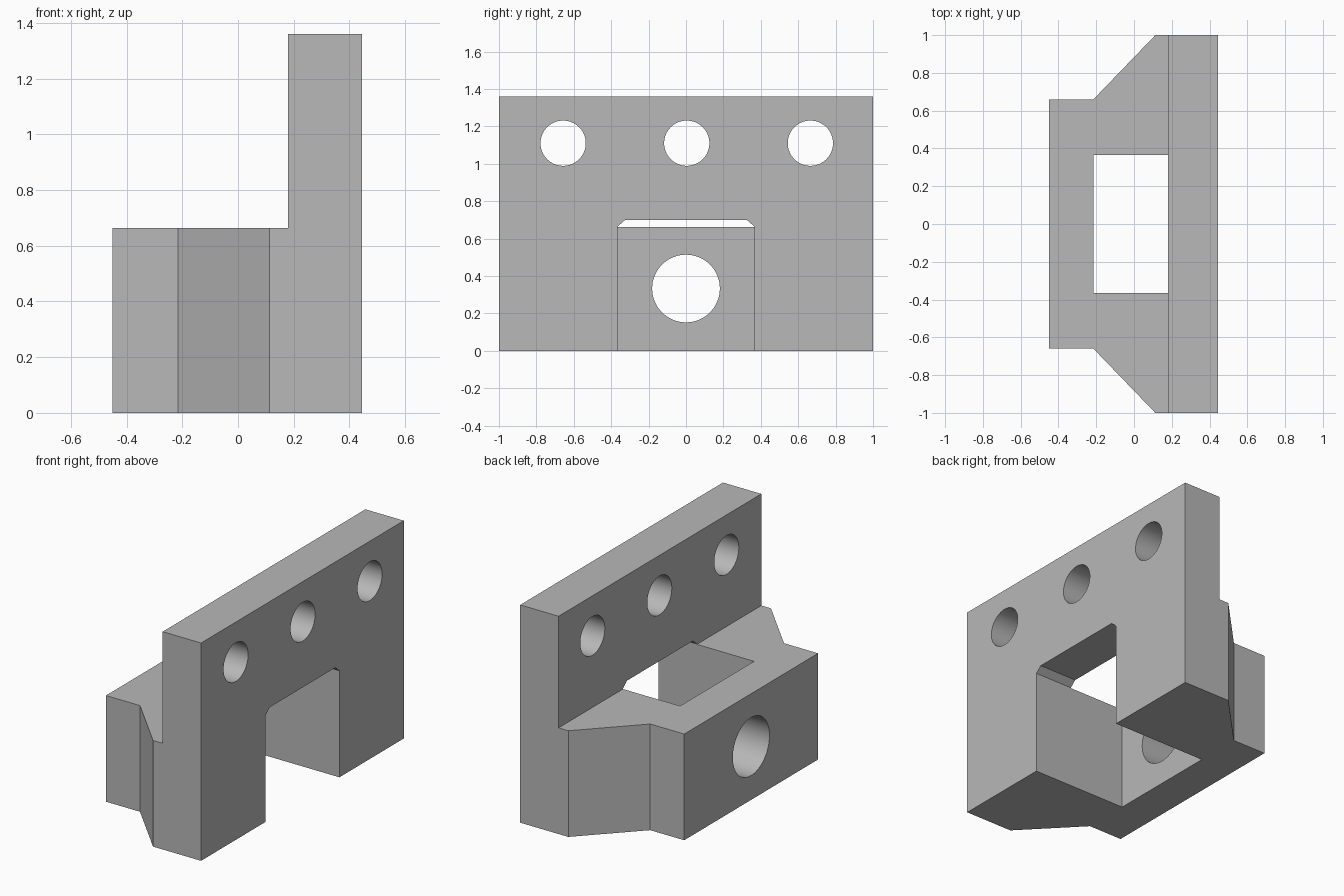
import bpy
import bmesh
from math import pi
from mathutils import Vector

cube = bpy.data.objects.get("Cube")
if cube:
    bpy.data.objects.remove(cube, do_unlink=True)

FRONT_X, POCKET_X, STEP_X, BACK_X = -0.45, -0.215, 0.18, 0.445
BASE_H, PLATE_H = 0.663, 1.36

grey = bpy.data.materials.new("plain grey")
grey.use_nodes = True
colour = (0.48, 0.48, 0.48, 1)
grey.diffuse_color = colour
grey.node_tree.nodes["Principled BSDF"].inputs["Base Color"].default_value = colour


def prism(name, points, direction):
    """Extrude a closed outline of 3D points along a direction."""
    bm = bmesh.new()
    face = bm.faces.new([bm.verts.new(p) for p in points])
    out = bmesh.ops.extrude_face_region(bm, geom=[face])
    moved = [v for v in out["geom"] if isinstance(v, bmesh.types.BMVert)]
    bmesh.ops.translate(bm, verts=moved, vec=Vector(direction))
    bmesh.ops.recalc_face_normals(bm, faces=bm.faces)
    mesh = bpy.data.meshes.new(name)
    bm.to_mesh(mesh)
    bm.free()
    mesh.materials.append(grey)
    obj = bpy.data.objects.new(name, mesh)
    bpy.context.collection.objects.link(obj)
    return obj


def cylinder(name, radius, x, y, z, length):
    bpy.ops.mesh.primitive_cylinder_add(vertices=64, radius=radius, depth=length,
                                        location=(x, y, z), rotation=(0, pi / 2, 0))
    obj = bpy.context.object
    obj.name = name
    obj.data.materials.append(grey)
    return obj


# Body: symmetric plan outline raised to full height
half = [(BACK_X, 1), (0.113, 1), (POCKET_X, 0.66), (FRONT_X, 0.66)]
plan = half + [(x, -y) for x, y in reversed(half)]
body = prism("mounting_bracket", [(x, y, 0) for x, y in plan], (0, 0, PLATE_H))

# Step above the base, leaving the upright plate
step = [(-1, -2, BASE_H), (STEP_X, -2, BASE_H), (STEP_X, 2, BASE_H), (-1, 2, BASE_H)]
cutters = [prism("step_cutter", step, (0, 0, 2))]

# Pocket with chamfered top corners, open through the back of the plate
side = [(0.365, -0.5), (0.365, 0.665), (0.325, 0.7)]
arch = side + [(-y, z) for y, z in reversed(side)]
cutters.append(prism("pocket_cutter", [(POCKET_X, y, z) for y, z in arch], (2, 0, 0)))

# Bolt holes through the plate and a bore through the base wall
for y in (-0.657, 0.004, 0.665):
    cutters.append(cylinder("bolt_hole_cutter", 0.121, 0.3, y, 1.11, 1))
cutters.append(cylinder("bore_cutter", 0.181, FRONT_X, 0, 0.333, 0.8))

for cutter in cutters:
    cutter.hide_render = True
    mod = body.modifiers.new(cutter.name, "BOOLEAN")
    mod.operation = "DIFFERENCE"
    mod.solver = "EXACT"
    mod.object = cutter

# Apply the cuts, then drop the cutters
bpy.ops.object.select_all(action="DESELECT")
body.select_set(True)
bpy.context.view_layer.objects.active = body
for mod in list(body.modifiers):
    bpy.ops.object.modifier_apply(modifier=mod.name)
for cutter in cutters:
    bpy.data.objects.remove(cutter, do_unlink=True)

bpy.ops.object.shade_smooth_by_angle(angle=pi / 6)
